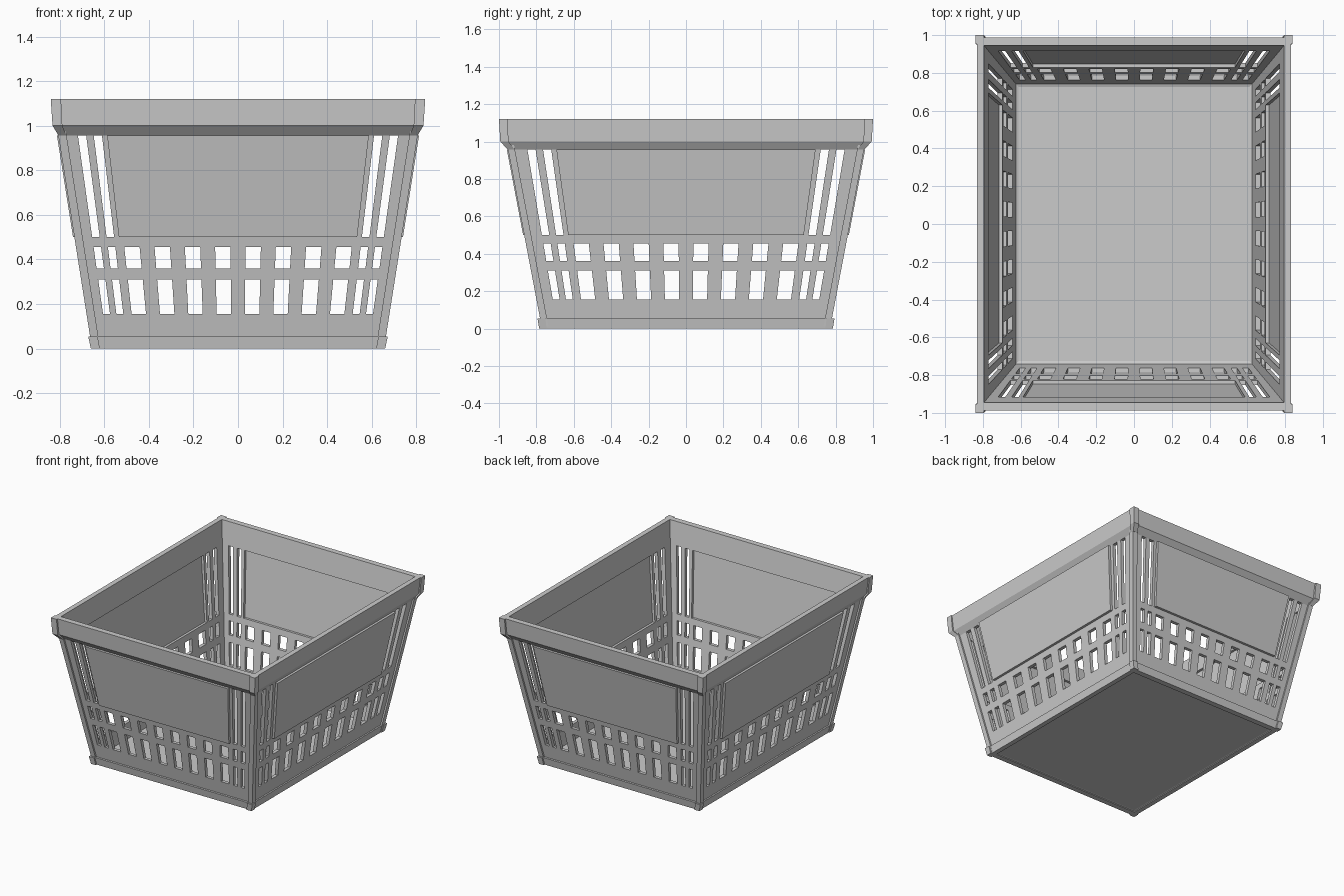
import bpy, bmesh

if "Cube" in bpy.data.objects:
    bpy.data.objects.remove(bpy.data.objects["Cube"])

# Tapered half sizes of the basket at the corner posts
def hx(z): return 0.655 + 0.158 * z
def hy(z): return 0.770 + 0.190 * z

OUT, INN = -0.012, -0.037      # wall faces, measured from the post faces
Z_SKIRT, Z_RIM, Z_TOP = 0.055, 0.957, 1.12


def finish(name, bm):
    bmesh.ops.recalc_face_normals(bm, faces=bm.faces)
    me = bpy.data.meshes.new(name)
    bm.to_mesh(me)
    bm.free()
    ob = bpy.data.objects.new(name, me)
    bpy.context.collection.objects.link(ob)
    return ob


def wall_point(axis, s, u, z, d):
    if axis == 'y':
        return (u * hx(z), s * (hy(z) + d), z)
    return (s * (hx(z) + d), u * hy(z), z)


def lattice(name, axis, s, us, zs, solid, d_out, d_in):
    """Slab made of grid cells, leaving out the cells where solid() is false."""
    bm = bmesh.new()
    grid = [[[bm.verts.new(wall_point(axis, s, u, z, d)) for z in zs] for u in us]
            for d in (d_out, d_in)]
    nu, nz = len(us) - 1, len(zs) - 1

    def full(i, j):
        return (0 <= i < nu and 0 <= j < nz
                and solid((us[i] + us[i + 1]) / 2, (zs[j] + zs[j + 1]) / 2))

    for i in range(nu):
        for j in range(nz):
            if not full(i, j):
                continue
            ring = [(i, j), (i + 1, j), (i + 1, j + 1), (i, j + 1)]
            near = [(i, j - 1), (i + 1, j), (i, j + 1), (i - 1, j)]
            for g in grid:
                bm.faces.new([g[a][b] for a, b in ring])
            for k in range(4):
                if not full(*near[k]):
                    (a, b), (c, e) = ring[k], ring[(k + 1) % 4]
                    bm.faces.new([grid[0][a][b], grid[0][c][e], grid[1][c][e], grid[1][a][b]])
    loose = [v for v in bm.verts if not v.link_faces]
    bmesh.ops.delete(bm, geom=loose, context='VERTS')
    return finish(name, bm)


def frame(name, profile):
    """Rectangular ring swept from a closed (half x, half y, z) profile."""
    bm = bmesh.new()
    loops = [[bm.verts.new((a * x, b * y, z)) for a, b in ((1, 1), (-1, 1), (-1, -1), (1, -1))]
             for x, y, z in profile]
    for i in range(len(loops)):
        p, q = loops[i - 1], loops[i]
        for k in range(4):
            bm.faces.new([p[k], p[(k + 1) % 4], q[(k + 1) % 4], q[k]])
    return finish(name, bm)


def corners(name, levels, w=None):
    """Four mirrored square columns; levels are (x, y, z, width)."""
    bm = bmesh.new()
    for sx in (-1, 1):
        for sy in (-1, 1):
            rings = [[bm.verts.new((sx * (x - a * wd), sy * (y - b * wd), z))
                      for a, b in ((0, 0), (1, 0), (1, 1), (0, 1))] for x, y, z, wd in levels]
            for p, q in zip(rings, rings[1:]):
                for k in range(4):
                    bm.faces.new([p[k], p[(k + 1) % 4], q[(k + 1) % 4], q[k]])
            bm.faces.new(rings[0])
            bm.faces.new(rings[-1])
    return finish(name, bm)


# Openings as fractions of the wall width
wide = [(c - 0.0475, c + 0.0475) for c in [0.187 * (k - 3.5) for k in range(8)]]
narrow = [(s * c - 0.023, s * c + 0.023) for s in (-1, 1) for c in (0.78, 0.868)]
PANEL = 0.728
ROWS = [(0.155, 0.31), (0.36, 0.455)]
us = sorted({-0.975, 0.975, -PANEL, PANEL, *[e for h in wide + narrow for e in h]})
zs = [Z_SKIRT, 0.155, 0.31, 0.36, 0.455, 0.5, Z_RIM]


def within(v, spans):
    return any(a < v < b for a, b in spans)


def wall_solid(u, z):
    if z > 0.5:
        return abs(u) > PANEL and not within(u, narrow)
    return not (within(z, ROWS) and within(u, wide + narrow))


# Perforated walls and their raised panels
for label, axis, s in (("front", 'y', -1), ("back", 'y', 1), ("left", 'x', -1), ("right", 'x', 1)):
    lattice(label + "_wall", axis, s, us, zs, wall_solid, OUT, INN)
    lattice(label + "_panel", axis, s, [-PANEL, PANEL], [0.5, Z_RIM],
            lambda u, z: True, 0.006, -0.019)


def inner(z): return (hx(z) + INN, hy(z) + INN, z)


# Top rim with chamfered underside, and bottom skirt
frame("top_rim", [(0.832, 0.988, Z_TOP), (0.822, 0.978, 1.0),
                  (hx(Z_RIM) + OUT, hy(Z_RIM) + OUT, Z_RIM), inner(Z_RIM), inner(Z_TOP)])
frame("bottom_skirt", [(0.663, 0.784, Z_SKIRT), (0.653, 0.774, 0), inner(0), inner(Z_SKIRT)])

# Corner posts and the blocks at both ends
corners("corner_posts", [(hx(z), hy(z), z, 0.037) for z in (0.01, 1.1)])
corners("rim_corner_blocks", [(0.806, 0.953, 0.957, 0.036), (0.832, 0.993, 1.0, 0.044),
                              (0.84, 1.0, Z_TOP, 0.046)])
corners("skirt_corner_blocks", [(0.66, 0.785, 0, 0.04), (0.672, 0.794, Z_SKIRT, 0.042)])

# Floor with a shallow recess above and below
bm = bmesh.new()
bmesh.ops.create_cube(bm, size=1)
for v in bm.verts:
    v.co = (v.co.x * 1.256, v.co.y * 1.486, 0.004 + (v.co.z + 0.5) * 0.046)
bm.normal_update()
caps = [f for f in bm.faces if abs(f.normal.z) > 0.9]
bmesh.ops.inset_individual(bm, faces=caps, thickness=0.024, depth=-0.006)
finish("floor", bm)
